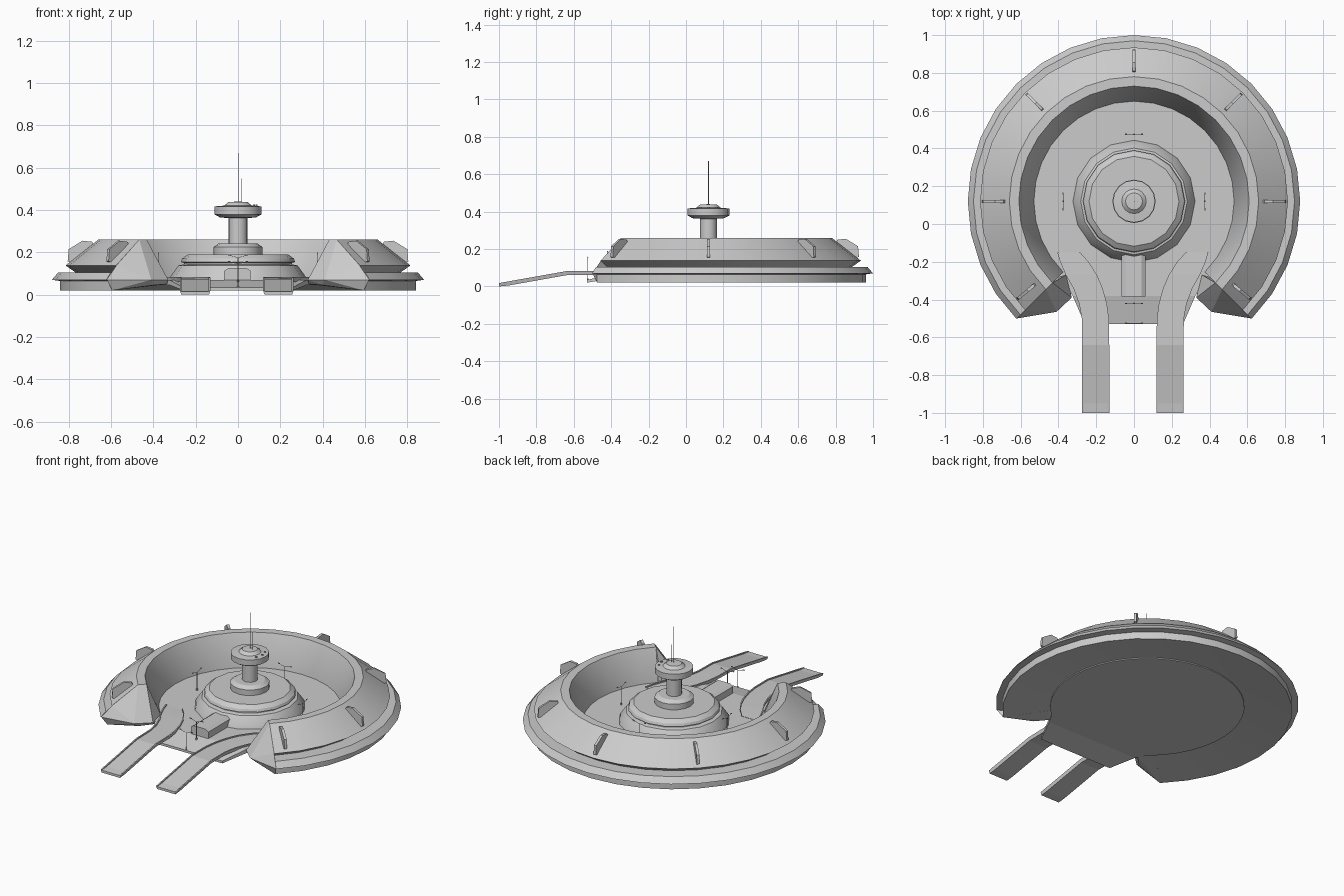
import bpy, bmesh, math
from mathutils import Vector

if "Cube" in bpy.data.objects:
    bpy.data.objects.remove(bpy.data.objects["Cube"])

CY = 0.12  # centre of the round plan
FLOOR = 0.07

grey = bpy.data.materials.new("light_grey")
grey.use_nodes = True
grey.diffuse_color = (0.6, 0.6, 0.6, 1)
grey.node_tree.nodes["Principled BSDF"].inputs["Base Color"].default_value = (0.6, 0.6, 0.6, 1)


def finish(name, bm, smooth=False):
    bmesh.ops.recalc_face_normals(bm, faces=bm.faces)
    me = bpy.data.meshes.new(name)
    bm.to_mesh(me)
    bm.free()
    ob = bpy.data.objects.new(name, me)
    me.materials.append(grey)
    bpy.context.collection.objects.link(ob)
    if smooth:
        bpy.ops.object.select_all(action='DESELECT')
        ob.select_set(True)
        bpy.context.view_layer.objects.active = ob
        bpy.ops.object.shade_smooth_by_angle(angle=math.radians(25))
    return ob


def polar(r, deg, z):
    a = math.radians(deg)
    return Vector((r * math.cos(a), CY + r * math.sin(a), z))


def lathe(name, profile, start, sweep, steps):
    """Sweep a closed (radius, z) outline around the centre."""
    bm = bmesh.new()
    full = sweep == 360
    rows = [[bm.verts.new(polar(r, start + sweep * i / steps, z)) for r, z in profile]
            for i in range(steps if full else steps + 1)]
    n = len(profile)
    for i in range(steps):
        a, b = rows[i], rows[(i + 1) % len(rows)]
        for j in range(n):
            k = (j + 1) % n
            bm.faces.new((a[j], a[k], b[k], b[j]))
    if full:
        bmesh.ops.remove_doubles(bm, verts=bm.verts, dist=1e-5)
    else:
        bm.faces.new(rows[0])
        bm.faces.new(rows[-1])
    return finish(name, bm, True)


def prism(name, outline, offset):
    """Extrude a planar outline by an offset vector."""
    bm = bmesh.new()
    face = bm.faces.new([bm.verts.new(p) for p in outline])
    ext = bmesh.ops.extrude_face_region(bm, geom=[face])
    verts = [g for g in ext["geom"] if isinstance(g, bmesh.types.BMVert)]
    bmesh.ops.translate(bm, verts=verts, vec=offset)
    # extruding keeps the first face, so both ends stay closed
    return finish(name, bm)


def hull(name, points):
    bm = bmesh.new()
    for p in points:
        bm.verts.new(p)
    bmesh.ops.convex_hull(bm, input=bm.verts)
    bmesh.ops.dissolve_limit(bm, angle_limit=0.02, verts=bm.verts, edges=bm.edges)
    return finish(name, bm)


def rod(name, a, b, r):
    a, b = Vector(a), Vector(b)
    bm = bmesh.new()
    bmesh.ops.create_cone(bm, cap_ends=True, segments=6, radius1=r, radius2=r, depth=(b - a).length)
    bmesh.ops.rotate(bm, verts=bm.verts, matrix=Vector((0, 0, 1)).rotation_difference(b - a).to_matrix())
    bmesh.ops.translate(bm, verts=bm.verts, vec=(a + b) / 2)
    return finish(name, bm)


# Open ring wall: rim, undercut upper slope, bowl side and rising underside
lathe("ring_wall", [(0.842, 0.02), (0.842, 0.065), (0.88, 0.07), (0.85, 0.105), (0.768, 0.105),
                    (0.815, 0.138), (0.66, 0.26), (0.61, 0.26), (0.53, 0.07),
                    (0.53, 0.055), (0.57, 0.052)], -45, 270, 24)

# Sloped ends of the ring, tapering underneath
for side, s in (("left", 1), ("right", -1)):
    pts = [(0.467, -0.347, 0.26), (0.431, -0.311, 0.26), (0.575, -0.455, 0.138),
           (0.62, -0.5, 0.07), (0.41, -0.465, 0.07), (0.33, -0.39, 0.07), (0.36, -0.27, 0.07),
           (0.595, -0.475, 0.02), (0.4, -0.43, 0.045), (0.335, -0.365, 0.05), (0.4, -0.28, 0.052)]
    hull("ring_end_" + side, [(s * x, y, z) for x, y, z in pts])

# Radial fins on the outer slope
for i, d in enumerate((-40, 0, 45, 90, 135, 180, 220)):
    side = Vector((-math.sin(math.radians(d)), math.cos(math.radians(d)), 0)) * 0.016
    outline = [polar(r, d, z) - side / 2 for r, z in
               [(0.68, 0.235), (0.69, 0.25), (0.735, 0.255), (0.8, 0.215), (0.805, 0.158), (0.78, 0.15)]]
    prism(f"fin_{i + 1}", outline, side)

# Thin plaza floor and the sloping apron in front
arc = [polar(0.565, -50 + 280 * i / 32, FLOOR) for i in range(33)]
prism("plaza_floor", arc + [(-0.325, -0.38, FLOOR), (0.325, -0.38, FLOOR)], (0, 0, -0.024))
hull("front_apron", [(s * x, y, z) for s in (-1, 1) for x, y, z in
                     [(0.325, -0.38, FLOOR), (0.325, -0.38, 0.046), (0.26, -0.53, 0.035), (0.26, -0.53, 0.02)]])

# Twin ramps: straight slope, then a flaring deck, with lips on both edges
rows = [(-1, 0.125, 0.268, 0.015), (-0.95, 0.125, 0.268, 0.02), (-0.64, 0.125, 0.268, 0.075),
        (-0.5, 0.127, 0.27, 0.076), (-0.42, 0.138, 0.285, 0.076), (-0.34, 0.16, 0.315, 0.076),
        (-0.27, 0.19, 0.355, 0.076), (-0.2, 0.235, 0.385, 0.074), (-0.15, 0.28, 0.4, 0.072)]
for side, s in (("left", 1), ("right", -1)):
    bm = bmesh.new()
    loops = []
    for y, a, b, z in rows:
        lip = 0.007 if y > -0.98 else 0.003
        section = [(a, z + lip), (a + 0.008, z + lip), (a + 0.008, z), (b - 0.008, z),
                   (b - 0.008, z + lip), (b, z + lip), (b - 0.006, z - 0.015), (a + 0.006, z - 0.015)]
        loops.append([bm.verts.new((s * x - 0.006, y, h)) for x, h in section])
    for p, q in zip(loops, loops[1:]):
        for j in range(8):
            k = (j + 1) % 8
            bm.faces.new((p[j], p[k], q[k], q[j]))
    bm.faces.new(loops[0])
    bm.faces.new(loops[-1])
    finish("ramp_" + side, bm)

# Central building, column and control head
lathe("central_tower", [(0, 0.065), (0.325, 0.065), (0.318, 0.088), (0.282, 0.138), (0.255, 0.143),
                        (0.255, 0.15), (0.27, 0.154), (0.264, 0.17), (0.238, 0.19), (0.115, 0.19),
                        (0.115, 0.226), (0.09, 0.243), (0.045, 0.243), (0.045, 0.362), (0.085, 0.365),
                        (0.112, 0.38), (0.112, 0.417), (0.065, 0.421), (0.045, 0.438), (0, 0.44)],
      90, 360, 16)
rod("main_antenna", (0.003, CY, 0.43), (0.003, CY, 0.67), 0.002)
rod("small_antenna", (0.018, CY, 0.43), (0.018, CY, 0.55), 0.0015)
for i, d in enumerate((-30, 0, 30)):
    rod(f"roof_unit_{i + 1}", polar(0.088, d, 0.415), polar(0.088, d, 0.425), 0.006)

# Entrance block with bevelled top edges
prism("entrance_block", [(-0.065, -0.385, 0.065), (0.06, -0.385, 0.065), (0.06, -0.385, 0.112),
                         (0.04, -0.385, 0.125), (-0.045, -0.385, 0.125), (-0.065, -0.385, 0.112)],
      (0, 0.24, 0))

# Slender lamp posts with forked arms
posts = [(0, 0.475, FLOOR, 0), (0.375, CY, FLOOR, 1), (-0.375, CY, FLOOR, 1),
         (0, -0.42, 0.06, 0), (0, -0.525, 0.03, 0)]
for i, (x, y, z, turned) in enumerate(posts):
    arm = Vector((0, 0.045, 0)) if turned else Vector((0.045, 0, 0))
    base, top = Vector((x, y, z)), Vector((x, y, z + 0.115))
    rod(f"lamp_post_{i + 1}", base, top, 0.002)
    rod(f"lamp_foot_{i + 1}", base, base + Vector((0, 0, 0.012)), 0.005)
    for j, s in enumerate((-1, 1)):
        tip = top + arm * s + Vector((0, 0, 0.012))
        rod(f"lamp_arm_{i + 1}_{j + 1}", top, tip, 0.0012)
        rod(f"lamp_{i + 1}_{j + 1}", tip - arm * s * 0.2, tip + arm * s * 0.05, 0.003)
